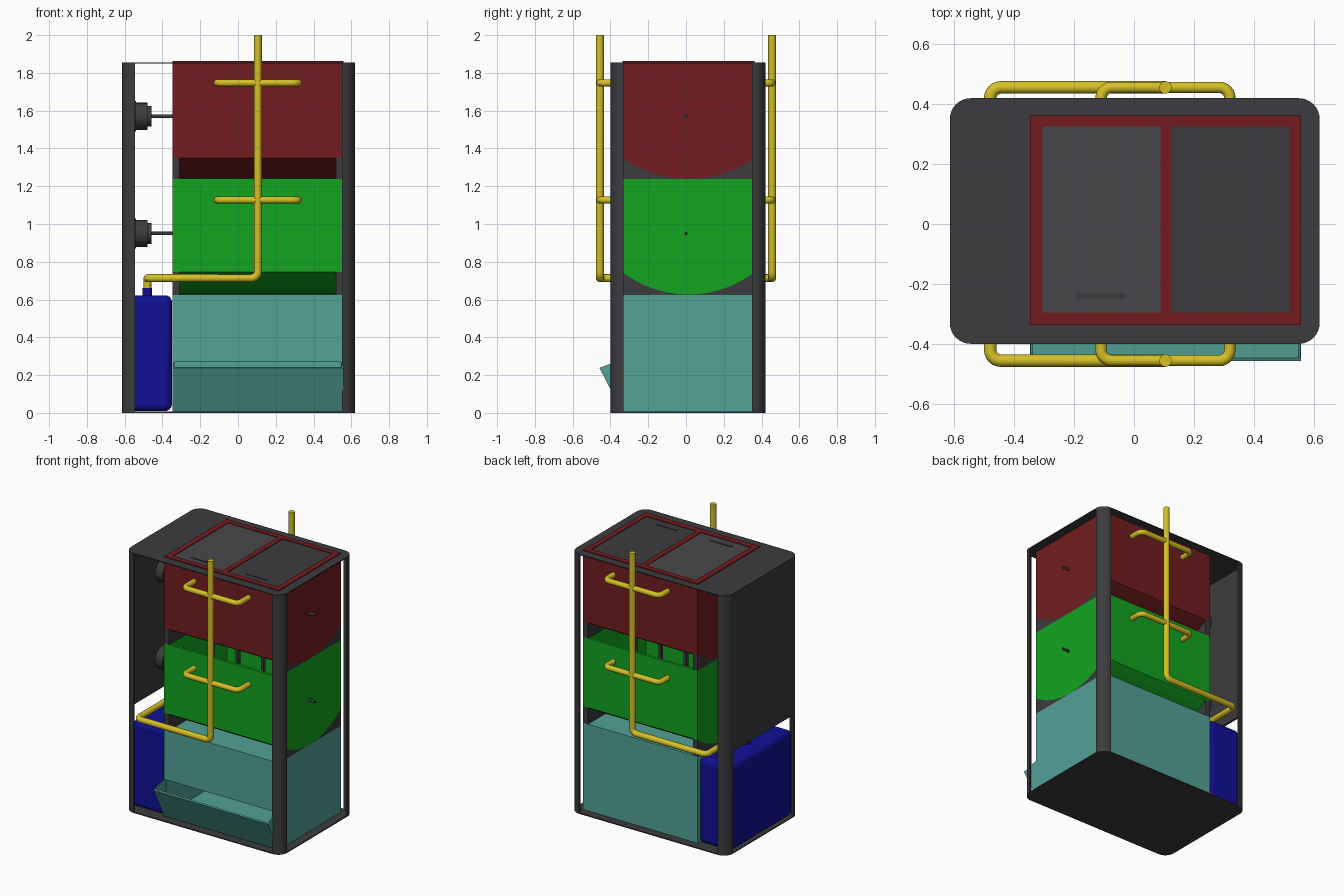
import bpy, bmesh, math
from mathutils import Vector

if "Cube" in bpy.data.objects:
    bpy.data.objects.remove(bpy.data.objects["Cube"])

def material(name, rgb):
    m = bpy.data.materials.new(name)
    m.diffuse_color = (*rgb, 1)
    m.use_nodes = True
    m.node_tree.nodes["Principled BSDF"].inputs["Base Color"].default_value = m.diffuse_color
    return m

DARK = material("dark_grey", (.045, .044, .047))
LID = material("lid_grey", (.065, .065, .072))
RED = material("deep_red", (.17, .012, .014))
GREEN = material("green", (.006, .37, .014))
TEAL = material("teal", (.085, .36, .31))
BLUE = material("blue", (.005, .005, .3))
YELLOW = material("yellow", (.66, .53, .02))

def smooth(ob):
    bpy.ops.object.select_all(action='DESELECT')
    ob.select_set(True)
    bpy.context.view_layer.objects.active = ob
    bpy.ops.object.shade_smooth_by_angle(angle=math.radians(35))

def prism(name, pts, a, b, axis, mat):
    """Extrude a 2D outline from a to b: along x uses (y, z), along z uses (x, y)."""
    bm = bmesh.new()
    place = (lambda p, t: (t, *p)) if axis == 'x' else (lambda p, t: (*p, t))
    lo = [bm.verts.new(place(p, a)) for p in pts]
    hi = [bm.verts.new(place(p, b)) for p in pts]
    n = len(pts)
    bm.faces.new(lo)
    bm.faces.new(hi)
    for i in range(n):
        j = (i + 1) % n
        bm.faces.new((lo[i], lo[j], hi[j], hi[i]))
    bmesh.ops.recalc_face_normals(bm, faces=bm.faces)
    me = bpy.data.meshes.new(name)
    bm.to_mesh(me)
    bm.free()
    ob = bpy.data.objects.new(name, me)
    bpy.context.collection.objects.link(ob)
    me.materials.append(mat)
    smooth(ob)
    return ob

def box(name, x, y, z, mat, bevel=0):
    ob = prism(name, [(x[0], y[0]), (x[1], y[0]), (x[1], y[1]), (x[0], y[1])], *z, 'z', mat)
    if bevel:
        mod = ob.modifiers.new("round", 'BEVEL')
        mod.width, mod.segments = bevel, 5
        bpy.ops.object.modifier_apply(modifier="round")
        smooth(ob)
    return ob

def rod(name, x0, x1, z, r, mat, y=0):
    ring = [(y + r * math.cos(k * math.tau / 32), z + r * math.sin(k * math.tau / 32)) for k in range(32)]
    return prism(name, ring, x0, x1, 'x', mat)

def pipe(name, pts, r=.021, bend=.035):
    """Round tube through the points, with rounded elbows."""
    pts = [Vector(p) for p in pts]
    path = [pts[0]]
    for p, c, n in zip(pts, pts[1:], pts[2:]):
        u, v = (p - c).normalized() * bend, (n - c).normalized() * bend
        for k in range(7):
            t = k / 6 * math.pi / 2
            path.append(c + u * (1 - math.sin(t)) + v * (1 - math.cos(t)))
    path.append(pts[-1])
    cu = bpy.data.curves.new(name, 'CURVE')
    cu.dimensions, cu.bevel_depth, cu.bevel_resolution, cu.use_fill_caps = '3D', r, 4, True
    sp = cu.splines.new('POLY')
    sp.points.add(len(path) - 1)
    for s, p in zip(sp.points, path):
        s.co = (*p, 1)
    cu.materials.append(YELLOW)
    ob = bpy.data.objects.new(name, cu)
    bpy.context.collection.objects.link(ob)
    bpy.ops.object.select_all(action='DESELECT')
    ob.select_set(True)
    bpy.context.view_layer.objects.active = ob
    bpy.ops.object.convert(target='MESH')
    smooth(bpy.context.object)

# Main dimensions
CX, CY, HX, HY, R = .0025, .01, .6175, .41, .07    # frame centre, half sizes, corner radius
X0, X1, Y0, Y1 = -.347, .558, -.337, .363           # container footprint
YM, HALF = (Y0 + Y1) / 2, (Y1 - Y0) / 2

# Frame: rounded plates and curved corner posts
def corner(sx, sy, r):
    arc = [k * math.pi / 16 for k in range(9)]
    pts = [(CX + sx * (HX - R + r * math.cos(t)), CY + sy * (HY - R + r * math.sin(t))) for t in arc]
    return pts if sx * sy > 0 else pts[::-1]

outline = sum((corner(sx, sy, R) for sx, sy in ((1, 1), (-1, 1), (-1, -1), (1, -1))), [])
prism("bottom_plate", outline, 0, .008, 'z', DARK)
prism("top_plate", outline, 1.849, 1.856, 'z', DARK)
for sx, sx_name in ((-1, "left"), (1, "right")):
    for sy, sy_name in ((-1, "front"), (1, "back")):
        prism(f"{sy_name}_{sx_name}_post", corner(sx, sy, R) + corner(sx, sy, R - .012)[::-1],
              .008, 1.849, 'z', DARK)
box("left_panel", (-.615, -.598), (-.33, .35), (.73, 1.849), DARK)

# Round-bottomed troughs on concave supports
def sag_arc(bottom, edge, inset=0):
    s = edge - bottom
    rad = (HALF ** 2 + s * s) / (2 * s)
    ys = [YM + (HALF - inset) * (k / 12 - 1) for k in range(25)]
    return [(y, bottom + inset + rad - math.sqrt(rad * rad - (y - YM) ** 2)) for y in ys]

def trough(name, bottom, edge, top, mat):
    outer, inner = sag_arc(bottom, edge), sag_arc(bottom, edge, .018)
    full = [(Y0, top)] + outer + [(Y1, top)]
    prism(name + "_wall", full + [(Y1 - .018, top)] + inner[::-1] + [(Y0 + .018, top)],
          X0 + .018, X1 - .018, 'x', mat)
    for side, a, b in (("left", X0, X0 + .018), ("right", X1 - .018, X1)):
        prism(f"{name}_{side}_end", full, a, b, 'x', mat)
    for side, a, b in (("left", X0, X0 + .038), ("right", X1 - .038, X1)):
        prism(f"{name}_{side}_support", outer + [(Y1, bottom - .002), (Y0, bottom - .002)], a, b, 'x', DARK)

trough("upper_trough", 1.24, 1.35, 1.849, RED)
trough("middle_trough", .627, .745, 1.24, GREEN)

# Lid frame, lids and their handles
for n, y in (("front", (Y0, -.296)), ("back", (.325, Y1))):
    box(f"lid_frame_{n}", (X0, X1), y, (1.85, 1.862), RED)
for n, x in (("left", (X0, -.305)), ("middle", (.088, .125)), ("right", (.52, X1))):
    box(f"lid_frame_{n}", x, (-.296, .325), (1.85, 1.862), RED)
for n, x, hx, mat in (("left", (-.305, .088), -.112, LID), ("right", (.125, .52), .32, DARK)):
    box(f"{n}_lid", x, (-.296, .325), (1.85, 1.857), mat)
    box(f"{n}_lid_handle", (hx - .083, hx + .083), (-.25, -.23), (1.857, 1.861), DARK)

# Motors and mixing shafts
for n, z in (("upper", 1.57), ("middle", .95)):
    rod(f"{n}_motor_flange", -.598, -.54, z, .08, DARK)
    rod(f"{n}_motor_body", -.54, -.48, z, .072, DARK)
    rod(f"{n}_motor_nose", -.48, -.457, z, .055, DARK)
    rod(f"{n}_shaft", -.457, .61, z, .009, DARK)
    for k in range(4):
        x = -.2 + k * .2
        box(f"{n}_paddle_{k}", (x - .01, x + .01), (-.012, .012), (z - .22, z + .22), DARK)

# Bottom compost box with a front opening
F, T = .012, .627
prism("compost_box_shell", [(Y0, .27), (Y0, T), (Y1, T), (Y1, .008), (Y0, .008), (Y0, .02),
                            (Y1 - F, .02), (Y1 - F, T - F), (Y0 + F, T - F), (Y0 + F, .27)],
      X0 + F, X1 - F, 'x', TEAL)
for n, a, b in (("left", X0, X0 + F), ("right", X1 - F, X1)):
    prism(f"compost_box_{n}_end", [(Y0, .008), (Y1, .008), (Y1, T), (Y0, T)], a, b, 'x', TEAL)

# Tilted flap with side cheeks
prism("compost_flap", [(Y0, .004), (-.458, .238), (-.447, .243), (Y0 + .011, .009)], X0, X1, 'x', TEAL)
for n, a in (("left", X0 + .002), ("right", X1 - .01)):
    prism(f"flap_{n}_cheek", [(Y0, .008), (-.456, .238), (-.402, .26), (Y0, .268)], a, a + .008, 'x', TEAL)

# Liquid tank with neck
box("tank", (-.607, -.35), (-.34, .36), (.01, .622), BLUE, .035)
ring = [(-.48 + .025 * math.cos(k * math.tau / 24), .025 * math.sin(k * math.tau / 24)) for k in range(24)]
prism("tank_neck", ring, .615, .662, 'z', BLUE)

# Vent and drain pipes, front and back
for s, n in ((-1, "front"), (1, "back")):
    y = s * .456
    pipe(f"{n}_riser_pipe", [(.105, y, 2), (.105, y, .713), (-.48, y, .713), (-.48, 0, .713)])
    for level, z in (("upper", 1.747), ("middle", 1.127)):
        wall = Y0 + .005 if s < 0 else Y1 - .005
        pipe(f"{n}_{level}_branch_pipe", [(-.11, wall, z), (-.11, y, z), (.32, y, z), (.32, wall, z)], .019)
pipe("tank_drop_pipe", [(-.48, 0, .713), (-.48, 0, .655)])
